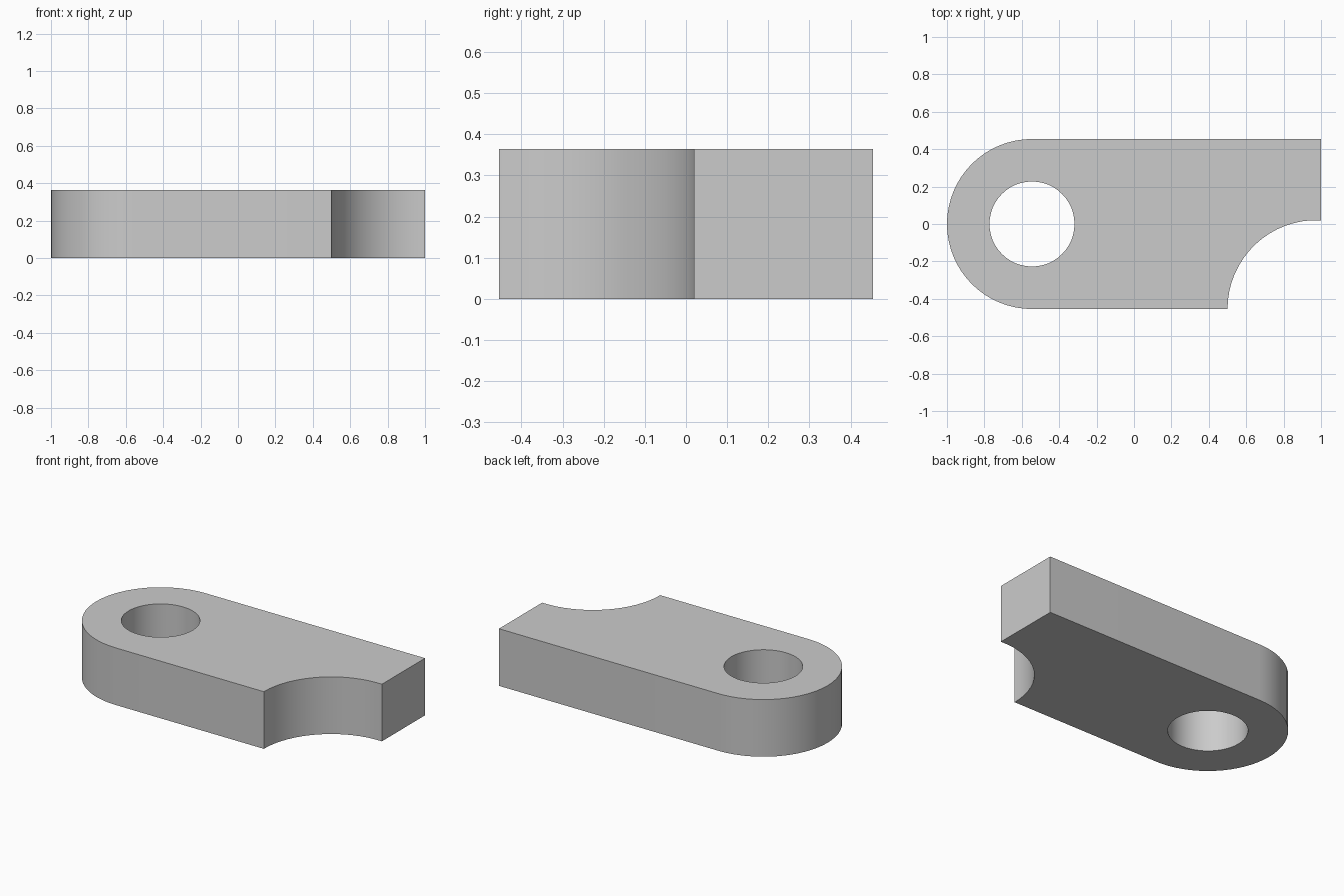
import bpy, bmesh
from math import cos, sin, pi, acos

if "Cube" in bpy.data.objects:
    bpy.data.objects.remove(bpy.data.objects["Cube"])

R = 0.4545       # half width and rounded end radius
HEIGHT = 0.364
HOLE_R = 0.2273
NOTCH_R = 0.475


def arc(cx, cy, r, start, end, steps):
    return [(cx + r * cos(start + (end - start) * i / steps),
             cy + r * sin(start + (end - start) * i / steps))
            for i in range(steps + 1)]


# Outline: straight sides, rounded left end, concave notch at front right
notch_x = 0.5 + NOTCH_R
notch = arc(notch_x, -R, NOTCH_R, pi, acos((1 - notch_x) / NOTCH_R), 16)
outline = [(1, R)] + arc(-1 + R, 0, R, pi / 2, 3 * pi / 2, 32) + notch
hole = arc(-1 + R, 0, HOLE_R, 0, 2 * pi, 48)[:-1]

# Fill the profile between outline and hole, then extrude it
bm = bmesh.new()
for loop in (outline, hole):
    verts = [bm.verts.new((x, y, 0)) for x, y in loop]
    for a, b in zip(verts, verts[1:] + verts[:1]):
        bm.edges.new((a, b))
bmesh.ops.triangle_fill(bm, edges=bm.edges[:], use_beauty=True, use_dissolve=False)
top = bmesh.ops.extrude_face_region(bm, geom=bm.faces[:], use_keep_orig=True)
bmesh.ops.translate(bm, vec=(0, 0, HEIGHT),
                    verts=[g for g in top["geom"] if isinstance(g, bmesh.types.BMVert)])
bmesh.ops.recalc_face_normals(bm, faces=bm.faces[:])

mesh = bpy.data.meshes.new("notched_plate")
bm.to_mesh(mesh)
bm.free()
plate = bpy.data.objects.new("notched_plate", mesh)
bpy.context.collection.objects.link(plate)

# Smooth curved walls, sharp rims
bpy.context.view_layer.objects.active = plate
plate.select_set(True)
bpy.ops.object.shade_smooth_by_angle()
